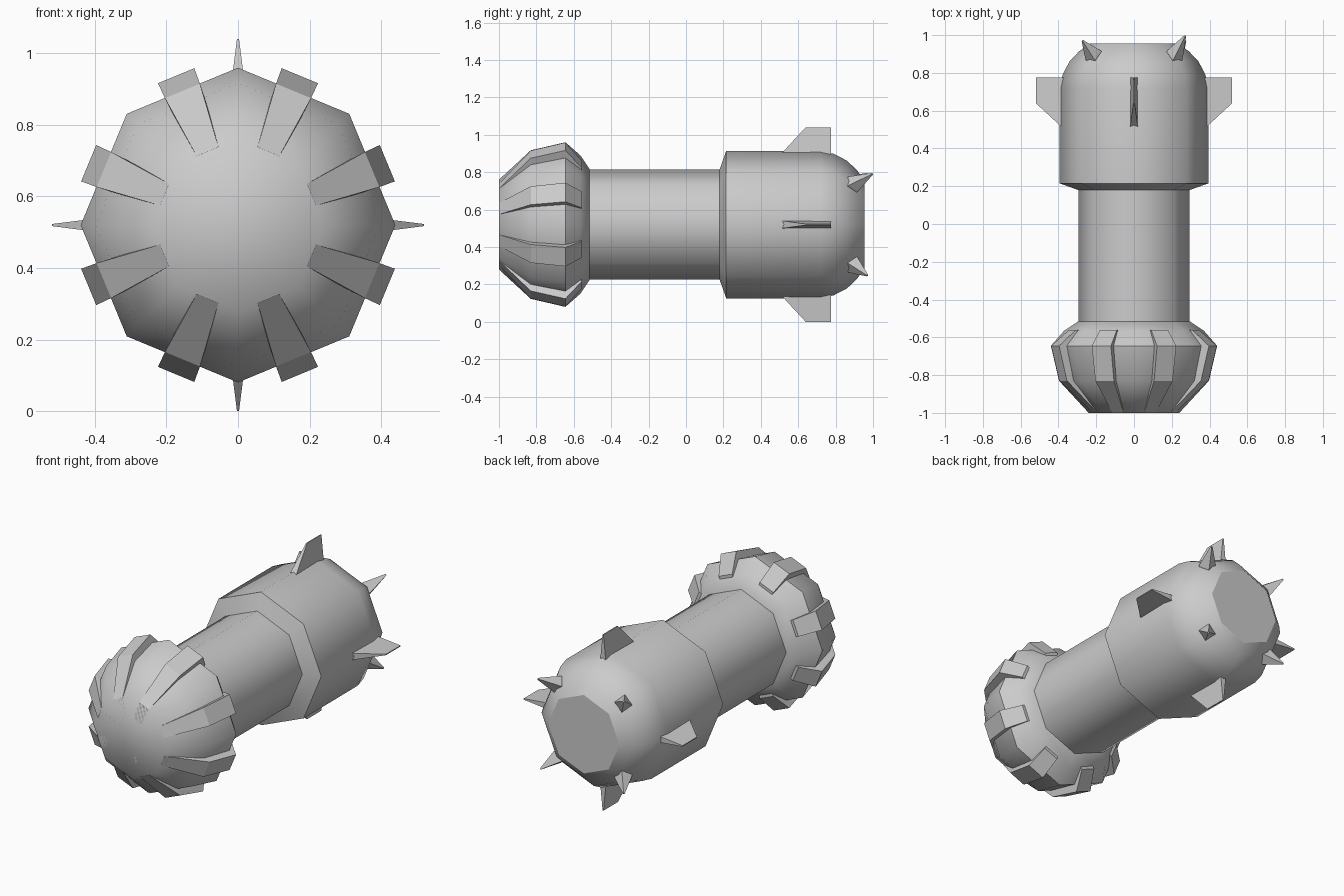
import bpy, bmesh, math
from mathutils import Vector

if "Cube" in bpy.data.objects:
    bpy.data.objects.remove(bpy.data.objects["Cube"])

ZC = 0.52          # height of the long axis
SIDES = 8


def polar(r, a, y, side=0.0):
    """Point at radius r, angle a round the y axis, shifted sideways."""
    return Vector((r * math.cos(a) - side * math.sin(a), y,
                   ZC + r * math.sin(a) + side * math.cos(a)))


def finish(name, bm, angle=None):
    bmesh.ops.recalc_face_normals(bm, faces=bm.faces[:])
    me = bpy.data.meshes.new(name)
    bm.to_mesh(me)
    bm.free()
    ob = bpy.data.objects.new(name, me)
    bpy.context.collection.objects.link(ob)
    if angle:
        bpy.ops.object.select_all(action='DESELECT')
        ob.select_set(True)
        bpy.context.view_layer.objects.active = ob
        bpy.ops.object.shade_smooth_by_angle(angle=math.radians(angle))
    return ob


def loft(bm, rings):
    """Skin a list of closed rings and cap both ends."""
    vs = [[bm.verts.new(p) for p in ring] for ring in rings]
    n = len(vs[0])
    for a, b in zip(vs, vs[1:]):
        for i in range(n):
            j = (i + 1) % n
            bm.faces.new((a[i], a[j], b[j], b[i]))
    bm.faces.new(vs[0])
    bm.faces.new(vs[-1])


def lathe(name, profile, angle):
    bm = bmesh.new()
    loft(bm, [[polar(r, i * math.tau / SIDES, y) for i in range(SIDES)]
              for y, r in profile])
    return finish(name, bm, angle)


# Octagonal body: rounded front bulb, shaft, back head
lathe("front_bulb", [(-1.0, 0.24), (-0.83, 0.397), (-0.645, 0.44),
                     (-0.565, 0.37), (-0.515, 0.295)], 50)
lathe("shaft", [(-0.53, 0.295), (0.19, 0.295)], 50)
head = lathe("back_head", [(0.18, 0.295), (0.215, 0.394), (0.72, 0.394),
                           (0.79, 0.378), (0.86, 0.342), (0.915, 0.29),
                           (0.955, 0.232)], 50)
for p in head.data.polygons:      # flat end cap
    if abs(p.normal.y) > 0.99:
        p.use_smooth = False

# Ribs on the bulb, one in the middle of each flat side
RIB = [(-1.0, 0.222, 0.033), (-0.83, 0.406, 0.053),
       (-0.645, 0.452, 0.055), (-0.56, 0.352, 0.048)]
for k in range(SIDES):
    a = (k + 0.5) * math.tau / SIDES
    bm = bmesh.new()
    loft(bm, [[polar(r, a, y, -w), polar(r, a, y, w),
               polar(r - 0.11, a, y, w * 0.85), polar(r - 0.11, a, y, -w * 0.85)]
              for y, r, w in RIB])
    finish("bulb_rib", bm)

# Four fins, thick at the root and thin at the tip
for k in range(4):
    a = k * math.pi / 2
    outline = [(0.515, 0.385, 0.02), (0.64, 0.52, 0.003),
               (0.775, 0.52, 0.003), (0.775, 0.35, 0.02)]
    bm = bmesh.new()
    loft(bm, [[polar(r, a, y, s * w) for y, r, w in outline] for s in (-1, 1)])
    finish("head_fin", bm)

# Four pointed spikes on the rounded end
for k in range(4):
    a = math.pi / 4 + k * math.pi / 2
    tip = (0.383, 0.996) if k == 0 else (0.385, 0.97)
    bm = bmesh.new()
    rings = []
    for r, y, w in ((0.275, 0.865, 0.034), (0.305, 0.893, 0.034),
                    (tip[0], tip[1], 0.004)):
        d = w * 0.707
        rings.append([polar(r + d, a, y - d, -w), polar(r + d, a, y - d, w),
                      polar(r - d, a, y + d, w), polar(r - d, a, y + d, -w)])
    loft(bm, rings)
    finish("head_spike", bm)
